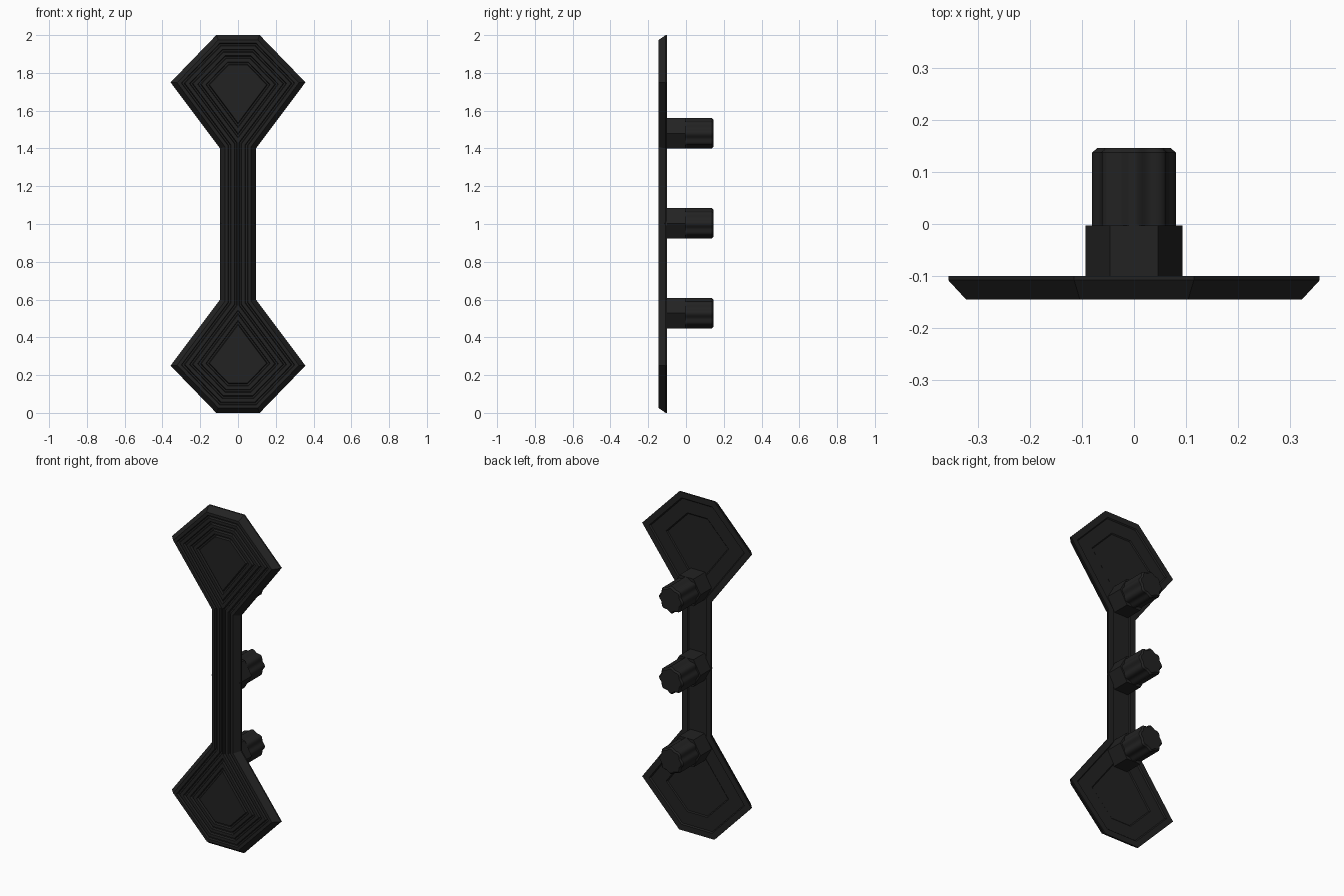
import bpy, math

if "Cube" in bpy.data.objects:
    bpy.data.objects.remove(bpy.data.objects["Cube"])

black = bpy.data.materials.new("matte_black")
black.diffuse_color = (0.016, 0.016, 0.016, 1)
black.use_nodes = True
black.node_tree.nodes["Principled BSDF"].inputs["Base Color"].default_value = black.diffuse_color


def make_object(name, verts, faces):
    me = bpy.data.meshes.new(name)
    me.from_pydata(verts, [], faces)
    me.materials.append(black)
    me.validate()
    ob = bpy.data.objects.new(name, me)
    bpy.context.collection.objects.link(ob)
    return ob


# --- Handle plate: one quarter, swept through inset rings, then mirrored ---
OUTLINE = [(0.0, 1.0), (0.115, 1.0), (0.357, 0.75), (0.095, 0.4), (0.095, 0.0)]


def edge_line(p, q, d):
    """Outward normal and offset of the edge p-q moved inward by d."""
    dx, dz = q[0] - p[0], q[1] - p[1]
    length = math.hypot(dx, dz)
    nx, nz = -dz / length, dx / length
    return nx, nz, nx * p[0] + nz * p[1] - d


def cross(a, b):
    det = a[0] * b[1] - a[1] * b[0]
    return ((a[2] * b[1] - a[1] * b[2]) / det, (a[0] * b[2] - a[2] * b[0]) / det)


def inset_ring(d):
    top, upper, lower, shaft = [edge_line(OUTLINE[i], OUTLINE[i + 1], d) for i in range(4)]
    # force outward direction
    def outward(line, d_, p):
        nx, nz, _ = line
        if nx + nz * (1 if line is not lower else -1) < 0:
            nx, nz = -nx, -nz
        return nx, nz, nx * p[0] + nz * p[1] - d_
    top, upper, lower, shaft = [outward(l, d, OUTLINE[i])
                                for i, l in enumerate((top, upper, lower, shaft))]
    shaft = (shaft[0], shaft[1], max(shaft[2], 0.0))
    return [(0.0, top[2]), cross(top, upper), cross(upper, lower),
            cross(lower, shaft), (shaft[2], 0.0)]


FRONT, GROOVE, SHAFT_HALF = -0.145, -0.132, 0.095
# (inset, depth) from the back centre, round the rim, to the front centre
profile = [(0.157, -0.112), (0.122, -0.112), (0.116, -0.107), (SHAFT_HALF, -0.107),
           (0.040, -0.107), (0.034, -0.100), (0.0, -0.100), (0.0, -0.108), (0.026, FRONT)]
for k in range(4):
    s = 0.025 + 0.033 * k
    if k == 2:
        profile.append((SHAFT_HALF, FRONT))
    profile += [(s + 0.018, FRONT), (s + 0.021, GROOVE), (s + 0.029, GROOVE), (s + 0.033, FRONT)]

verts, faces = [], []
for d, y in profile:
    verts += [(x, y, z) for x, z in inset_ring(d)]
for r in range(len(profile) - 1):
    # the shaft closes up once the inset reaches its half width
    closed = min(profile[r][0], profile[r + 1][0]) >= SHAFT_HALF
    for i in range(3 if closed else 4):
        a, b = r * 5 + i, (r + 1) * 5 + i
        faces.append((a, b, b + 1, a + 1))
last = (len(profile) - 1) * 5
faces += [(0, 1, 2, 3), (last + 3, last + 2, last + 1, last)]
plate = make_object("handle_plate", verts, faces)
plate.location.z = 1.0
mirror = plate.modifiers.new("mirror", 'MIRROR')
mirror.use_axis = (True, False, True)
mirror.merge_threshold = 0.0005


# --- Mounting posts: hexagonal collar and fluted knob ---
def loft(name, rings, z):
    """rings: list of (y, [(x, z), ...]) from front to back, capped at both ends."""
    n = len(rings[0][1])
    v = [(px, y, pz + z) for y, pts in rings for px, pz in pts]
    f = [(r * n + i, (r + 1) * n + i, (r + 1) * n + (i + 1) % n, r * n + (i + 1) % n)
         for r in range(len(rings) - 1) for i in range(n)]
    f += [tuple(range(n)), tuple(reversed(range((len(rings) - 1) * n, len(rings) * n)))]
    return make_object(name, v, f)


def circle(n, radius):
    return [(radius(t) * math.cos(t), radius(t) * math.sin(t))
            for t in (2 * math.pi * i / n for i in range(n))]


hexagon = circle(6, lambda t: 0.093)
flutes = circle(64, lambda t: 0.0755 + 0.005 * math.cos(8 * t))
flutes_end = [(x * 0.88, z * 0.88) for x, z in flutes]

for label, z in (("lower", 0.528), ("middle", 1.003), ("upper", 1.48)):
    loft(label + "_collar", [(-0.115, hexagon), (-0.003, hexagon)], z)
    knob = loft(label + "_fluted_post",
                [(-0.01, flutes), (0.137, flutes), (0.146, flutes_end)], z)
    for p in knob.data.polygons:
        p.use_smooth = len(p.vertices) == 4
    bpy.context.view_layer.objects.active = knob
    knob.select_set(True)
    bpy.ops.object.shade_smooth_by_angle(angle=math.radians(30))
    knob.select_set(False)
